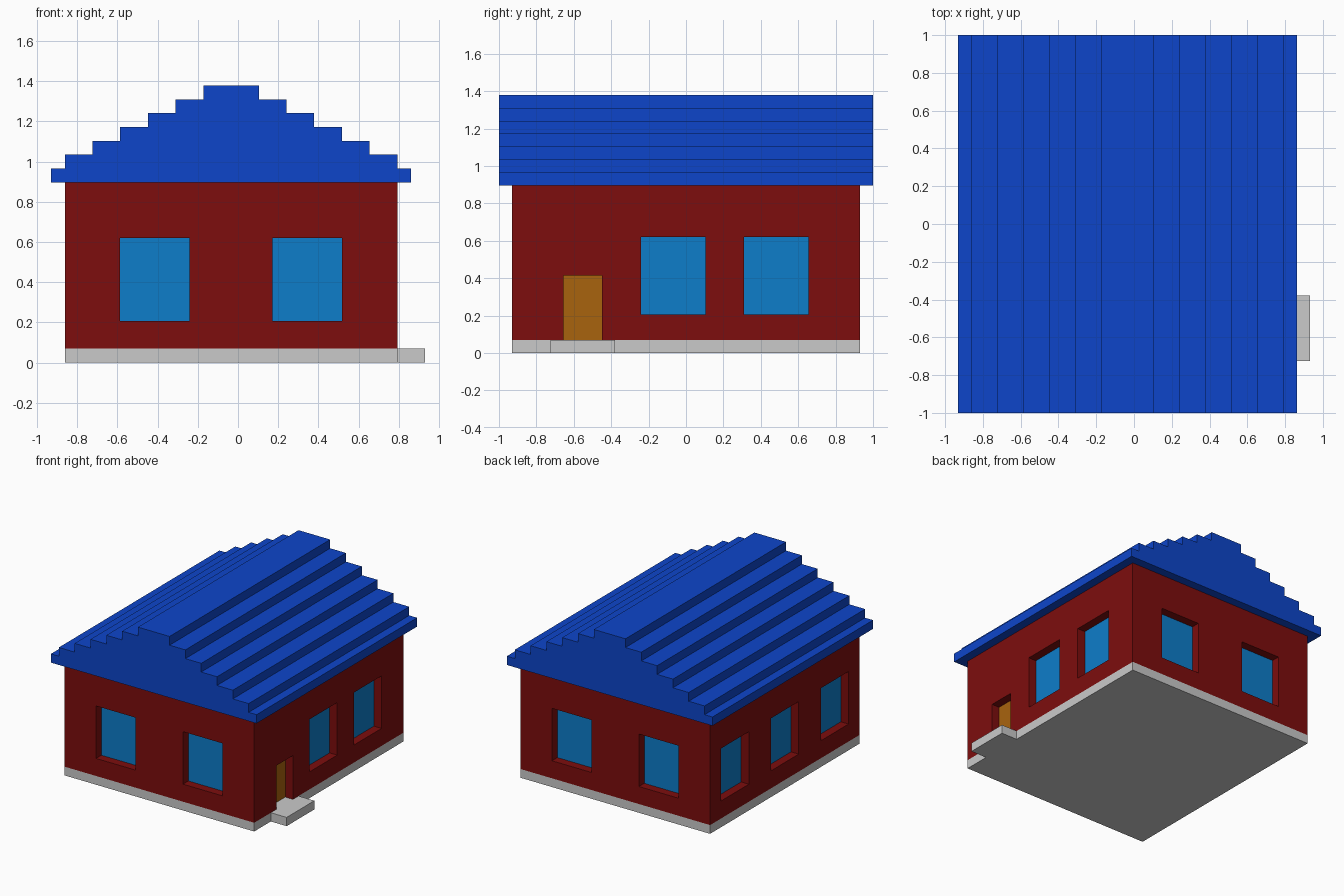
import bpy, bmesh

if "Cube" in bpy.data.objects:
    bpy.data.objects.remove(bpy.data.objects["Cube"])

U = 2 / 29  # block size: every dimension below is counted in blocks


def material(name, r, g, b):
    m = bpy.data.materials.new(name)
    m.diffuse_color = (r, g, b, 1)
    m.use_nodes = True
    m.node_tree.nodes["Principled BSDF"].inputs["Base Color"].default_value = m.diffuse_color
    return m


BLUE = material("roof_blue", 0.004, 0.06, 0.59)
RED = material("wall_red", 0.205, 0.004, 0.004)
GLASS = material("window_blue", 0.004, 0.205, 0.59)
GREY = material("stone_grey", 0.59, 0.59, 0.59)
OCHRE = material("door_ochre", 0.397, 0.125, 0.004)


def finish(name, bm, mat):
    bmesh.ops.recalc_face_normals(bm, faces=bm.faces)
    me = bpy.data.meshes.new(name)
    bm.to_mesh(me)
    bm.free()
    me.materials.append(mat)
    ob = bpy.data.objects.new(name, me)
    bpy.context.collection.objects.link(ob)
    return ob


def add_box(bm, x, y, z):
    vs = bmesh.ops.create_cube(bm, size=1)["verts"]
    for v in vs:
        v.co = [(r[0] if c < 0 else r[1]) * U for c, r in zip(v.co, (x, y, z))]


def box(name, x, y, z, mat):
    bm = bmesh.new()
    add_box(bm, x, y, z)
    return finish(name, bm, mat)


# Foundation and doorstep
box("foundation", (-12.5, 11.5), (-13.5, 13.5), (0, 1), GREY)
box("doorstep", (11.5, 13.5), (-10.5, -5.5), (0, 1), GREY)

# Walls
walls = box("walls", (-12.5, 11.5), (-13.5, 13.5), (1, 13), RED)

# Openings: (name, axis, wall plane, outward sign, start, end, bottom, top, material)
WALL_PLANES = {
    "front": ("y", -13.5, -1, (-8.5, 2.5)),
    "back": ("y", 13.5, 1, (-8.5, 2.5)),
    "right": ("x", 11.5, 1, (-3.5, 4.5)),
    "left": ("x", -12.5, -1, (-11.5, -2.5, 6.5)),
}
openings = [(f"{side}_window_{i + 1}", axis, plane, sign, s, s + 5, 3, 9, GLASS)
            for side, (axis, plane, sign, starts) in WALL_PLANES.items()
            for i, s in enumerate(starts)]
openings.append(("door", "x", 11.5, 1, -9.5, -6.5, 1, 6, OCHRE))

# Recesses one block deep, each closed by a thin coloured plate
cut = bmesh.new()
for name, axis, plane, sign, a, b, low, high, mat in openings:
    inner = plane - sign
    recess = sorted((inner, plane + sign))
    plate = sorted((inner, inner + sign * 0.03))
    cut_low = low if low > 1 else 0
    if axis == "x":
        add_box(cut, recess, (a, b), (cut_low, high))
        box(name, plate, (a, b), (low, high), mat)
    else:
        add_box(cut, (a, b), recess, (cut_low, high))
        box(name, (a, b), plate, (low, high), mat)
cutter = finish("opening_cutter", cut, RED)
cutter.hide_render = True
mod = walls.modifiers.new("openings", "BOOLEAN")
mod.operation = "DIFFERENCE"
mod.solver = "EXACT"
mod.object = cutter
bpy.context.view_layer.objects.active = walls
bpy.ops.object.modifier_apply(modifier=mod.name)
bpy.data.objects.remove(cutter)

# Stepped gable roof: half profile mirrored about x = -0.5, extruded along y
half = []
for i, w in enumerate((13, 12, 10, 8, 6, 4, 2)):
    half += [(w, 13 + i), (w, 14 + i)]
profile = [(w - 0.5, z) for w, z in half] + [(-w - 0.5, z) for w, z in reversed(half)]
bm = bmesh.new()
face = bm.faces.new([bm.verts.new((x * U, -14.5 * U, z * U)) for x, z in profile])
ext = bmesh.ops.extrude_face_region(bm, geom=[face], use_keep_orig=True)["geom"]
bmesh.ops.translate(bm, vec=(0, 29 * U, 0),
                    verts=[g for g in ext if isinstance(g, bmesh.types.BMVert)])
finish("roof", bm, BLUE)
